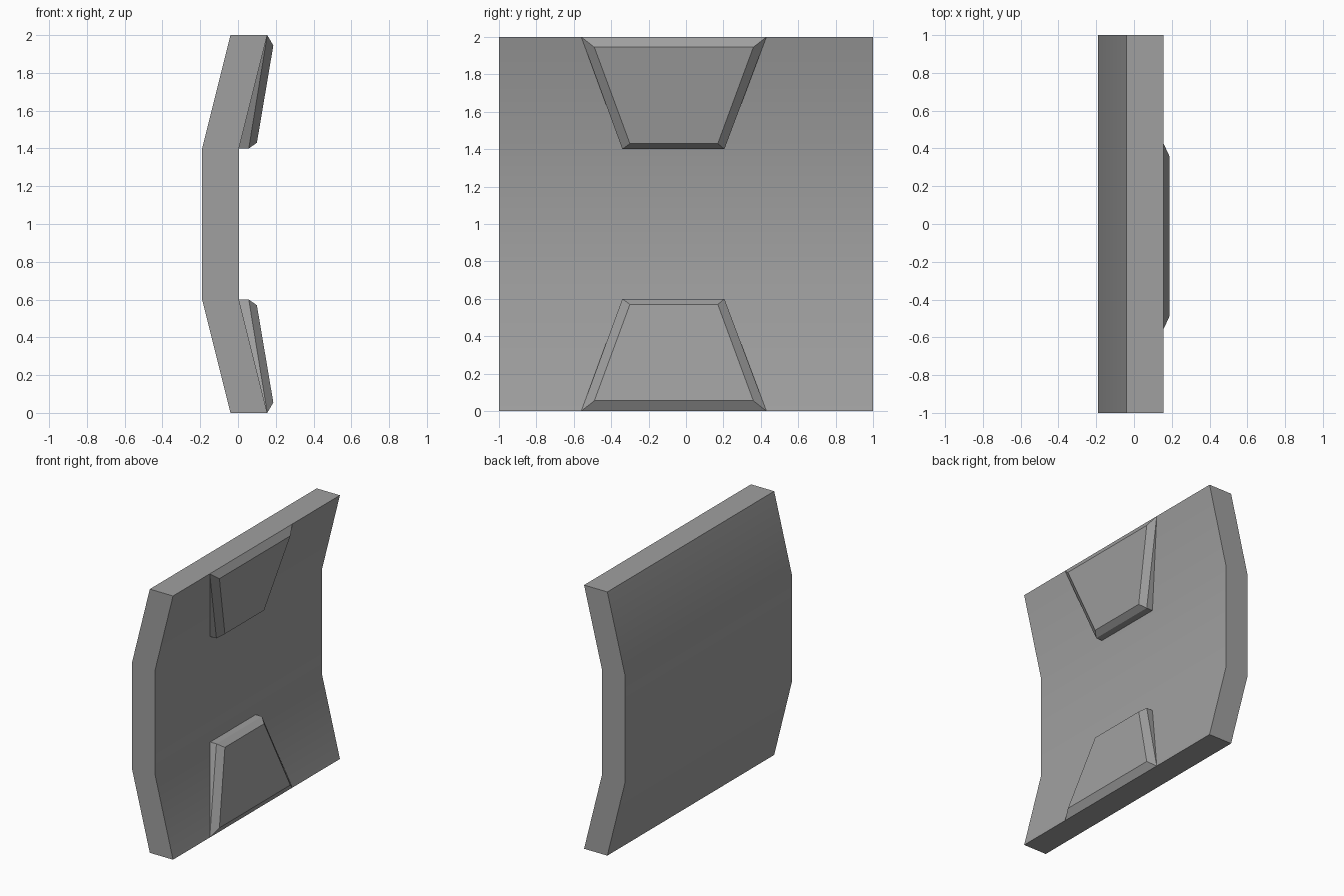
import bpy
import bmesh

cube = bpy.data.objects.get("Cube")
if cube:
    bpy.data.objects.remove(cube, do_unlink=True)

grey = bpy.data.materials.new("plain_grey")
grey.use_nodes = True
colour = (0.35, 0.35, 0.35, 1)
grey.diffuse_color = colour
grey.node_tree.nodes["Principled BSDF"].inputs["Base Color"].default_value = colour


def loft(name, rings, smooth):
    """Join rings of equal point count and cap both ends."""
    bm = bmesh.new()
    loops = [[bm.verts.new(p) for p in ring] for ring in rings]
    n = len(loops[0])
    for a, b in zip(loops, loops[1:]):
        for i in range(n):
            j = (i + 1) % n
            corners = [a[i], a[j], b[j], b[i]]
            # Rings may share corners, which leaves a triangle
            unique = []
            for v in corners:
                if all((v.co - u.co).length > 1e-5 for u in unique):
                    unique.append(v)
            if len(unique) > 2:
                bm.faces.new(unique)
    bm.faces.new(loops[0][::-1])
    bm.faces.new(loops[-1])
    bmesh.ops.remove_doubles(bm, verts=bm.verts, dist=1e-4)
    bmesh.ops.recalc_face_normals(bm, faces=bm.faces)
    mesh = bpy.data.meshes.new(name)
    bm.to_mesh(mesh)
    bm.free()
    mesh.materials.append(grey)
    obj = bpy.data.objects.new(name, mesh)
    bpy.context.collection.objects.link(obj)
    if smooth:
        bpy.ops.object.select_all(action="DESELECT")
        obj.select_set(True)
        bpy.context.view_layer.objects.active = obj
        bpy.ops.object.shade_smooth_by_angle(angle=0.52)
    return obj


# Bent slab: side profile swept along y
outer = [(-0.19, 0.6), (-0.19, 1.4), (-0.04, 2)]
inner = [(0.155, 2), (0.005, 1.4), (0.005, 0.6), (0.155, 0)]
profile = outer + inner + [(-0.04, 0)]
loft("curved_panel", [[(x, y, z) for x, z in profile] for y in (-1, 1)], True)


# Raised trapezoid pads with a chamfered rim, mirrored about mid height
def trapezoid(low, high, flip):
    """low and high are (x, y start, y end, z)."""
    pts = [(low[0], low[1], low[3]), (low[0], low[2], low[3]),
           (high[0], high[2], high[3]), (high[0], high[1], high[3])]
    return [(x, y, 2 - z if flip else z) for x, y, z in pts]


wide_edge = (0.155, -0.56, 0.43, 2)
for name, flip in (("upper_pad", False), ("lower_pad", True)):
    base = trapezoid((0.005, -0.34, 0.205, 1.4), wide_edge, flip)
    rim = trapezoid((0.057, -0.34, 0.205, 1.4), wide_edge, flip)
    face = trapezoid((0.1, -0.3, 0.17, 1.43), (0.187, -0.49, 0.36, 1.945), flip)
    loft(name, [base, rim, face], False)
